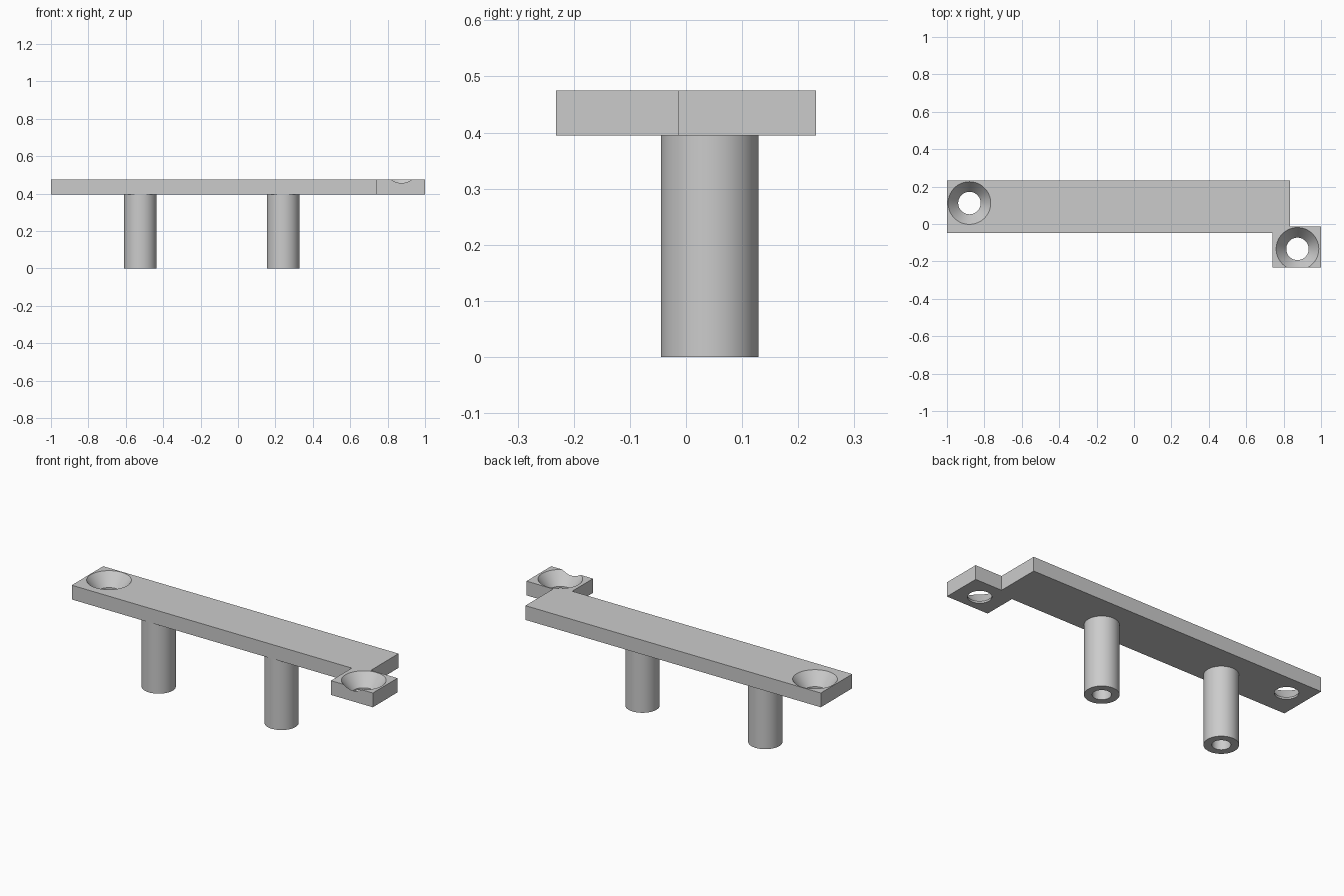
import bpy
import bmesh
import math
from mathutils import Matrix, Vector

cube = bpy.data.objects.get("Cube")
if cube:
    bpy.data.objects.remove(cube, do_unlink=True)

UNDER, TOP = 0.395, 0.475

grey = bpy.data.materials.new("plain grey")
grey.use_nodes = True
grey.diffuse_color = (0.6, 0.6, 0.6, 1)
grey.node_tree.nodes["Principled BSDF"].inputs["Base Color"].default_value = (0.6, 0.6, 0.6, 1)


def make_object(name, bm):
    bmesh.ops.recalc_face_normals(bm, faces=bm.faces)
    mesh = bpy.data.meshes.new(name)
    bm.to_mesh(mesh)
    bm.free()
    mesh.materials.append(grey)
    obj = bpy.data.objects.new(name, mesh)
    bpy.context.collection.objects.link(obj)
    return obj


def lathe(name, profile, x, y, segments=64):
    """Spin a closed (radius, height) profile about a vertical axis."""
    bm = bmesh.new()
    verts = [bm.verts.new((r, 0, z)) for r, z in profile]
    edges = [bm.edges.new(pair) for pair in zip(verts, verts[1:])]
    bmesh.ops.spin(bm, geom=verts + edges, cent=(0, 0, 0), axis=(0, 0, 1),
                   angle=math.tau, steps=segments)
    bmesh.ops.remove_doubles(bm, verts=bm.verts, dist=0.0001)
    bmesh.ops.translate(bm, verts=bm.verts, vec=(x, y, 0))
    return make_object(name, bm)


def smooth(obj):
    bpy.ops.object.select_all(action="DESELECT")
    obj.select_set(True)
    bpy.context.view_layer.objects.active = obj
    bpy.ops.object.shade_smooth_by_angle(angle=math.radians(30))


# Long bar with an offset screw tab joined at one corner
outline = [(-1, -0.047), (0.74, -0.047), (0.74, -0.232), (1, -0.232),
           (1, -0.013), (0.835, -0.013), (0.835, 0.232), (-1, 0.232)]
bm = bmesh.new()
base = bm.faces.new([bm.verts.new((x, y, UNDER)) for x, y in outline])
raised = bmesh.ops.extrude_face_region(bm, geom=[base])["geom"]
bmesh.ops.translate(bm, vec=(0, 0, TOP - UNDER),
                    verts=[v for v in raised if isinstance(v, bmesh.types.BMVert)])
plate = make_object("mounting_plate", bm)

# Countersunk screw holes; the sink runs out through the tab's front edge
sink = [(0, 0.3), (0.06, 0.3), (0.06, 0.405), (0.114, TOP), (0.114, 0.55), (0, 0.55)]
for x, y in ((-0.88, 0.112), (0.874, -0.133)):
    cutter = lathe("screw_hole_cutter", sink, x, y)
    cutter.hide_render = True
    cut = plate.modifiers.new("screw_hole", "BOOLEAN")
    cut.operation = "DIFFERENCE"
    cut.solver = "EXACT"
    cut.object = cutter
    bpy.ops.object.select_all(action="DESELECT")
    plate.select_set(True)
    bpy.context.view_layer.objects.active = plate
    bpy.ops.object.modifier_apply(modifier=cut.name)
    bpy.data.objects.remove(cutter, do_unlink=True)
smooth(plate)

# Hollow standoff posts under the bar
post = [(0, 0.39), (0.047, 0.39), (0.047, 0), (0.087, 0), (0.087, UNDER), (0, UNDER)]
for name, x in (("right_post", -0.522), ("left_post", 0.241)):
    smooth(lathe(name, post, x, 0.042))
